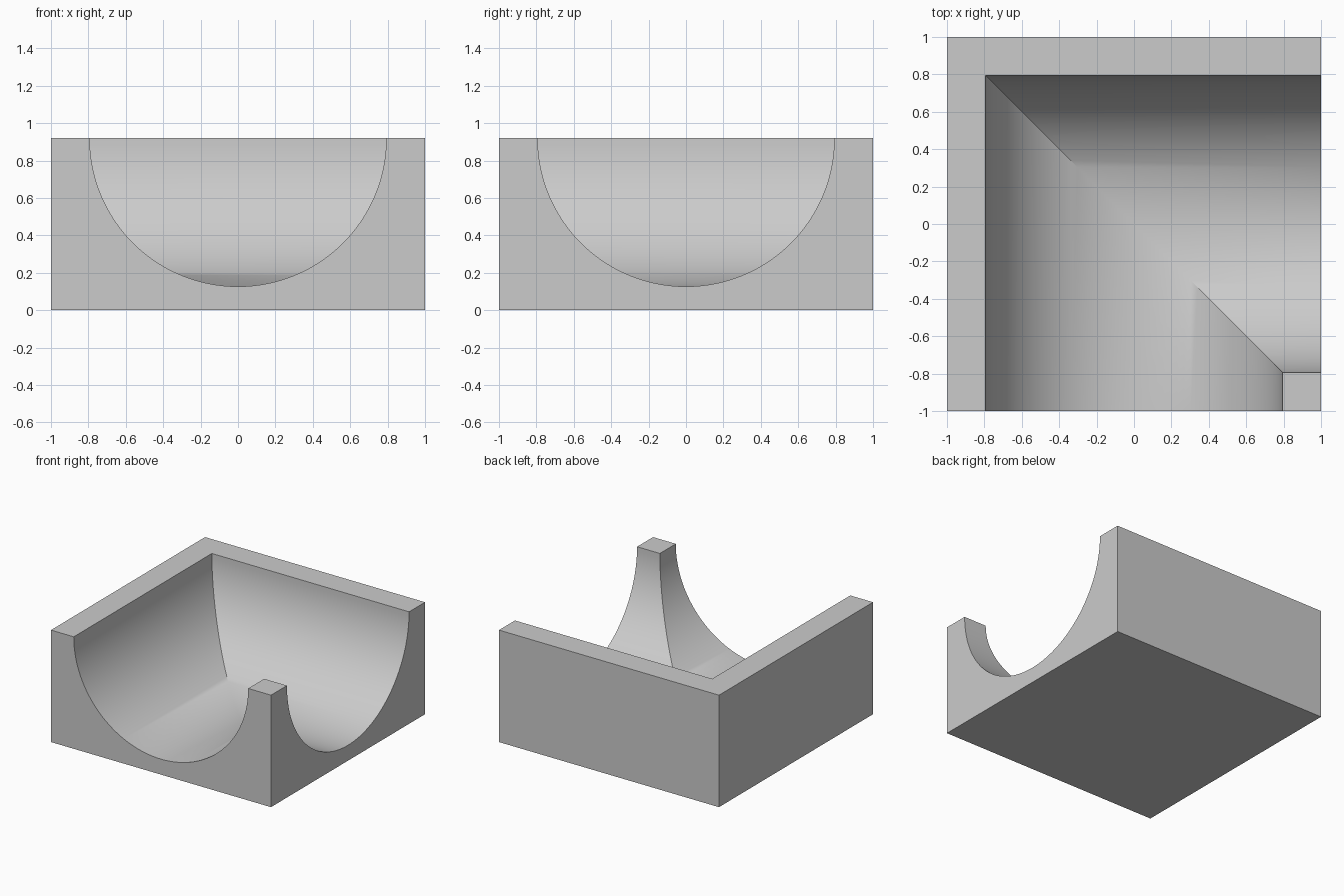
import bpy, bmesh, math

cube = bpy.data.objects.get("Cube")
if cube:
    bpy.data.objects.remove(cube, do_unlink=True)

HALF, HEIGHT, RADIUS, STEPS = 1.0, 0.92, 0.793, 64

# Material
grey = bpy.data.materials.new("plain grey")
grey.use_nodes = True
colour = (0.6, 0.6, 0.6, 1)
grey.diffuse_color = colour
grey.node_tree.nodes["Principled BSDF"].inputs["Base Color"].default_value = colour

# Cross-section: flat rim, half-round channel, flat rim
arc = [math.pi * i / STEPS for i in range(STEPS + 1)]
profile = [(-HALF, HEIGHT)]
profile += [(-RADIUS * math.cos(a), HEIGHT - RADIUS * math.sin(a)) for a in arc]
profile += [(HALF, HEIGHT)]

# Sweep the section from the front to the mitre, then out to the left side
bm = bmesh.new()
front = [bm.verts.new((t, -HALF, z)) for t, z in profile]
mitre = [bm.verts.new((t, -t, z)) for t, z in profile]
side = [bm.verts.new((HALF, -t, z)) for t, z in profile]
for a, b in ((front, mitre), (mitre, side)):
    for i in range(len(profile) - 1):
        bm.faces.new((a[i], a[i + 1], b[i + 1], b[i]))

# Base and outer walls
fr, fl, bl, br = [bm.verts.new((x, y, 0)) for x, y in
                  ((-HALF, -HALF), (HALF, -HALF), (HALF, HALF), (-HALF, HALF))]
bm.faces.new((fr, br, bl, fl))
bm.faces.new([fr, fl] + front[::-1])
bm.faces.new([fl, bl] + side)
bm.faces.new((bl, br, mitre[0], side[0]))
bm.faces.new((br, fr, front[0], mitre[0]))
bmesh.ops.remove_doubles(bm, verts=bm.verts, dist=0.0001)
bmesh.ops.recalc_face_normals(bm, faces=bm.faces)

mesh = bpy.data.meshes.new("corner_channel_block")
bm.to_mesh(mesh)
bm.free()
mesh.materials.append(grey)
block = bpy.data.objects.new("corner_channel_block", mesh)
bpy.context.collection.objects.link(block)

# Smooth channel with crisp edges
bpy.ops.object.select_all(action='DESELECT')
block.select_set(True)
bpy.context.view_layer.objects.active = block
bpy.ops.object.shade_smooth_by_angle(angle=math.radians(30))
